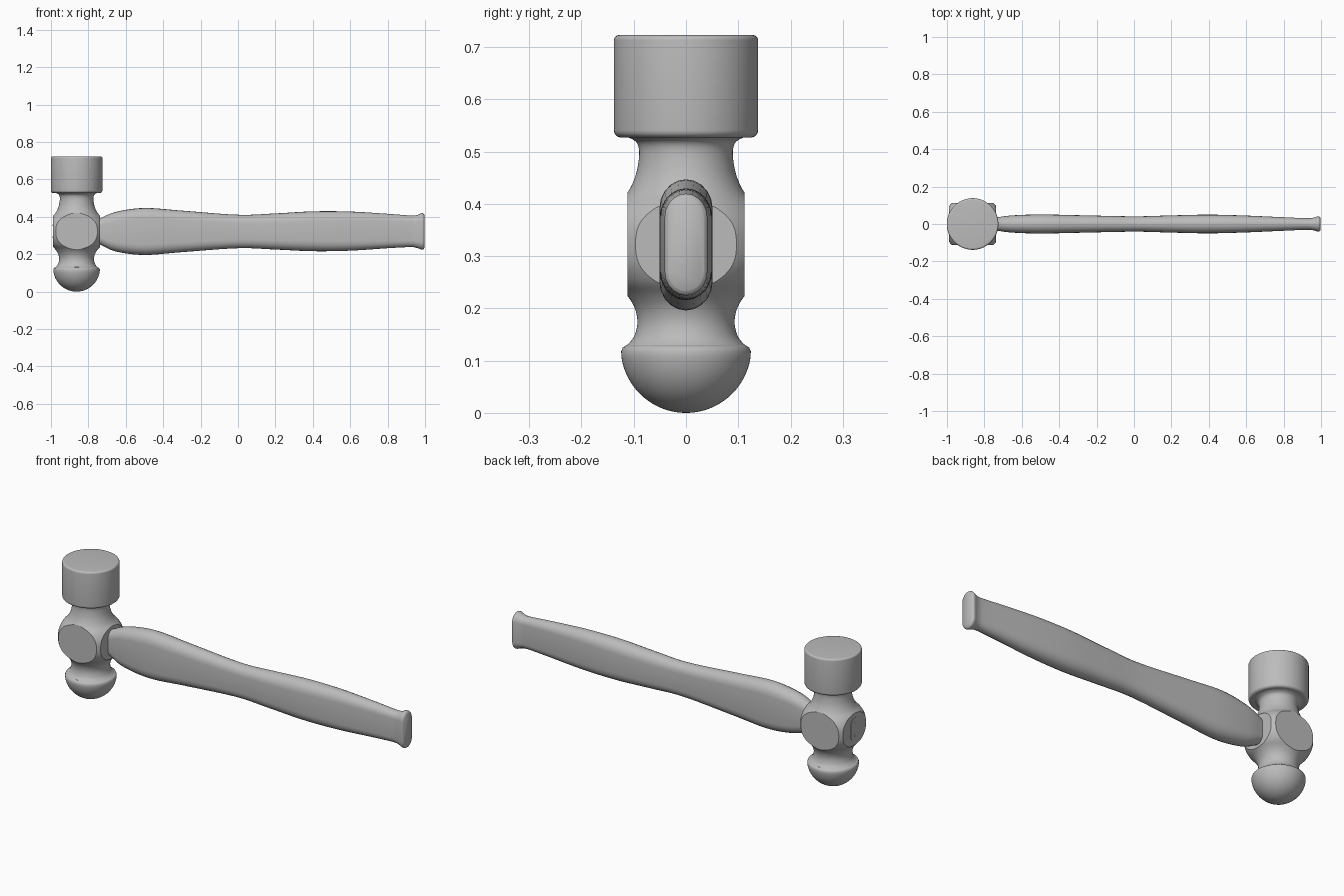
import bpy, bmesh, math
from mathutils import Vector

cube = bpy.data.objects.get("Cube")
if cube:
    bpy.data.objects.remove(cube, do_unlink=True)

HEAD_X = -0.863
SEGMENTS = 96

steel = bpy.data.materials.new("plain grey")
steel.use_nodes = True
GREY = (0.5, 0.5, 0.5, 1)
steel.diffuse_color = GREY
steel.node_tree.nodes["Principled BSDF"].inputs["Base Color"].default_value = GREY


def finish(bm, name, angle=35):
    bmesh.ops.recalc_face_normals(bm, faces=bm.faces)
    mesh = bpy.data.meshes.new(name)
    bm.to_mesh(mesh)
    bm.free()
    mesh.materials.append(steel)
    obj = bpy.data.objects.new(name, mesh)
    bpy.context.collection.objects.link(obj)
    bpy.ops.object.select_all(action='DESELECT')
    obj.select_set(True)
    bpy.context.view_layer.objects.active = obj
    bpy.ops.object.shade_smooth_by_angle(angle=math.radians(angle))
    return obj


def smooth_path(points, steps):
    """Catmull-Rom curve through points of any dimension."""
    pts = [Vector(p) for p in points]
    pts = [pts[0]] + pts + [pts[-1]]
    out = []
    for a, b, c, d in zip(pts, pts[1:], pts[2:], pts[3:]):
        for i in range(steps):
            t = i / steps
            out.append(0.5 * (2 * b + (c - a) * t + (2 * a - 5 * b + 4 * c - d) * t * t
                              + (3 * b - a - 3 * c + d) * t ** 3))
    return out + [pts[-1]]


def arc(r, z, radius, start, end, steps):
    angles = [math.radians(start + (end - start) * i / steps) for i in range(steps + 1)]
    return [(r + radius * math.cos(a), z + radius * math.sin(a)) for a in angles]


def loft(rings):
    """Skin a list of closed rings and cap both ends."""
    bm = bmesh.new()
    loops = [[bm.verts.new(p) for p in ring] for ring in rings]
    n = len(loops[0])
    for a, b in zip(loops, loops[1:]):
        for i in range(n):
            bm.faces.new((a[i], a[(i + 1) % n], b[(i + 1) % n], b[i]))
    bm.faces.new(loops[0])
    bm.faces.new(loops[-1])
    return bm


def lathe(profile):
    turns = [2 * math.pi * i / SEGMENTS for i in range(SEGMENTS)]
    return loft([[(HEAD_X + r * math.cos(a), r * math.sin(a), z) for a in turns]
                 for r, z in profile])


# Striking face: drum with rounded rims
drum = ([(0.11, 0.527)] + arc(0.124, 0.541, 0.014, -90, 0, 6)
        + arc(0.128, 0.713, 0.01, 0, 90, 6))
finish(lathe(drum), "striking_face")

# Ball peen: hemisphere with a rounded lip
peen = arc(0, 0.125, 0.125, -89, -8, 24) + [(0.124, 0.118), (0.121, 0.125), (0.113, 0.13)]
finish(lathe(peen), "ball_peen", 45)

# Hub: waisted body cut flat on four sides
hub = smooth_path([(0.115, 0.128), (0.1, 0.145), (0.093, 0.172), (0.098, 0.2),
                   (0.113, 0.225), (0.138, 0.252), (0.154, 0.285), (0.158, 0.322),
                   (0.154, 0.36), (0.138, 0.392), (0.113, 0.42), (0.098, 0.45),
                   (0.091, 0.48), (0.09, 0.505), (0.097, 0.52), (0.115, 0.529)], 5)
bm = lathe(hub)
for axis, reach in ((Vector((1, 0, 0)), 0.125), (Vector((0, 1, 0)), 0.112)):
    for side in (1, -1):
        cut = bmesh.ops.bisect_plane(
            bm, geom=bm.verts[:] + bm.edges[:] + bm.faces[:], dist=1e-5,
            plane_co=Vector((HEAD_X, 0, 0)) + axis * side * reach,
            plane_no=axis * side, clear_outer=True)
        edges = [e for e in cut["geom_cut"] if isinstance(e, bmesh.types.BMEdge)]
        bmesh.ops.holes_fill(bm, edges=edges, sides=0)
finish(bm, "head_hub", 22)


# Handle: lofted slotted section, values are x, bottom, top, half thickness
def slot(x, low, high, half, steps=10):
    round_z = half * 1.1
    ring = []
    for z, turn in ((high - round_z, 0), (low + round_z, math.pi)):
        for i in range(steps + 1):
            a = turn + math.pi * i / steps
            ring.append((x, half * math.cos(a), z + round_z * math.sin(a)))
    return ring


stations = smooth_path([(-0.76, 0.265, 0.378, 0.032), (-0.73, 0.248, 0.395, 0.036),
                        (-0.65, 0.214, 0.427, 0.046), (-0.5, 0.196, 0.447, 0.051),
                        (-0.3, 0.211, 0.433, 0.047), (0, 0.232, 0.411, 0.041),
                        (0.2, 0.225, 0.418, 0.046), (0.4, 0.216, 0.429, 0.05),
                        (0.6, 0.219, 0.428, 0.045), (0.8, 0.232, 0.416, 0.036),
                        (0.92, 0.238, 0.407, 0.031), (0.955, 0.234, 0.409, 0.033),
                        (0.98, 0.225, 0.419, 0.04), (0.99, 0.226, 0.418, 0.04),
                        (0.996, 0.233, 0.411, 0.034)], 6)
finish(loft([slot(*s) for s in stations]), "handle", 45)

# Handle end showing through the far side of the head, with its wedges
far = HEAD_X - 0.125
finish(loft([slot(far + 0.03, 0.26, 0.384, 0.033), slot(far - 0.002, 0.26, 0.384, 0.033)]),
       "handle_eye_end")
for name, z in (("upper_wedge", 0.355), ("lower_wedge", 0.29)):
    finish(loft([slot(far + d, z - 0.004, z + 0.004, 0.0035) for d in (0, -0.004)]), name)
